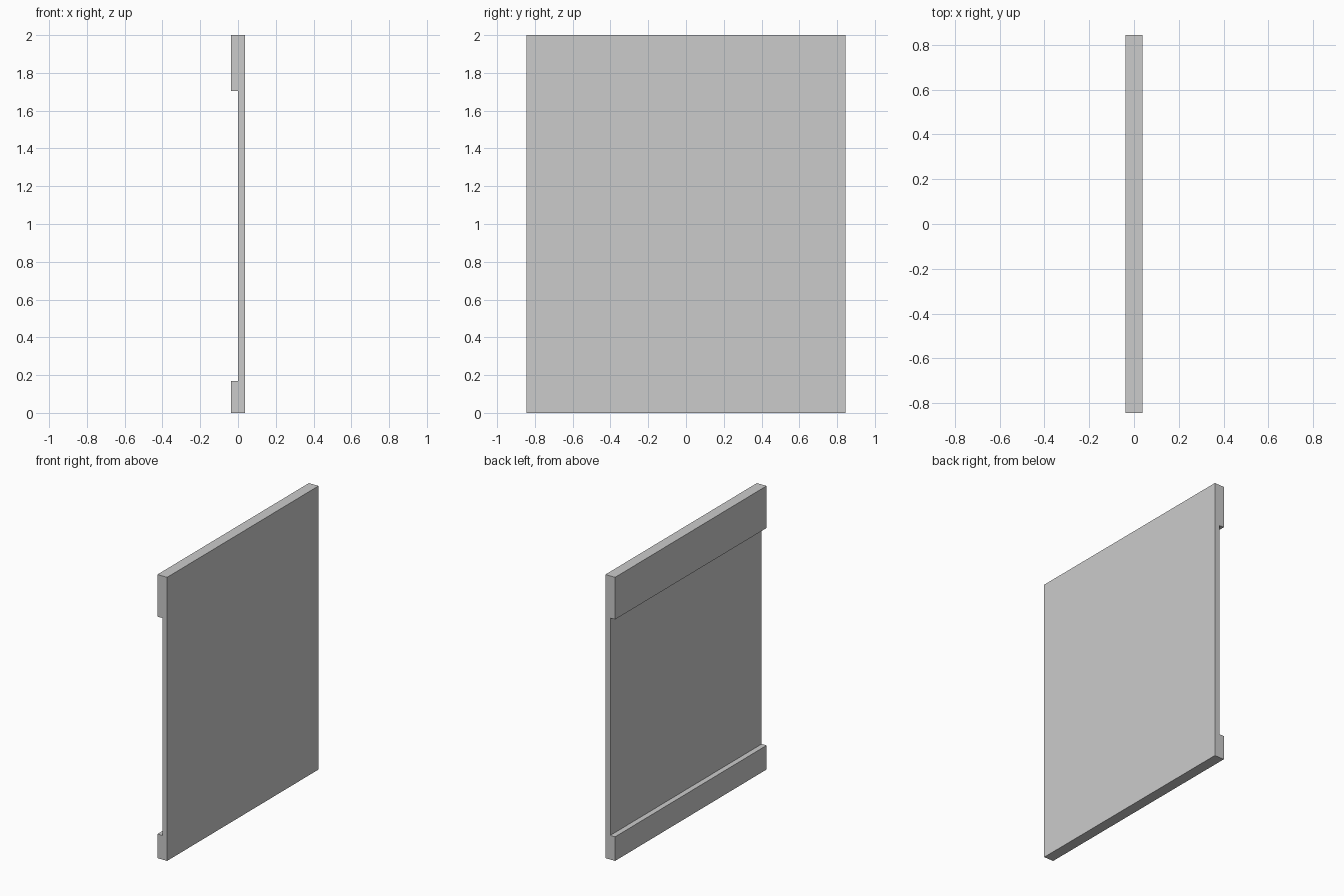
import bpy
import bmesh

if "Cube" in bpy.data.objects:
    bpy.data.objects.remove(bpy.data.objects["Cube"])

HALF_T, HALF_W = 0.0375, 0.844
INNER_X = 0.0
RAIL_LOW, RAIL_HIGH, HEIGHT = 0.17, 1.703, 2.0

# Side profile (x, z): thin panel with a thicker rail at the bottom and top
profile = [
    (HALF_T, 0), (HALF_T, HEIGHT), (-HALF_T, HEIGHT), (-HALF_T, RAIL_HIGH),
    (INNER_X, RAIL_HIGH), (INNER_X, RAIL_LOW), (-HALF_T, RAIL_LOW), (-HALF_T, 0),
]

# Extrude the profile along the width
bm = bmesh.new()
face = bm.faces.new([bm.verts.new((x, -HALF_W, z)) for x, z in profile])
ext = bmesh.ops.extrude_face_region(bm, geom=[face], use_keep_orig=True)
moved = [g for g in ext["geom"] if isinstance(g, bmesh.types.BMVert)]
bmesh.ops.translate(bm, verts=moved, vec=(0, 2 * HALF_W, 0))
bmesh.ops.recalc_face_normals(bm, faces=bm.faces[:])

mesh = bpy.data.meshes.new("railed_panel")
bm.to_mesh(mesh)
bm.free()
panel = bpy.data.objects.new("railed_panel", mesh)
bpy.context.collection.objects.link(panel)
